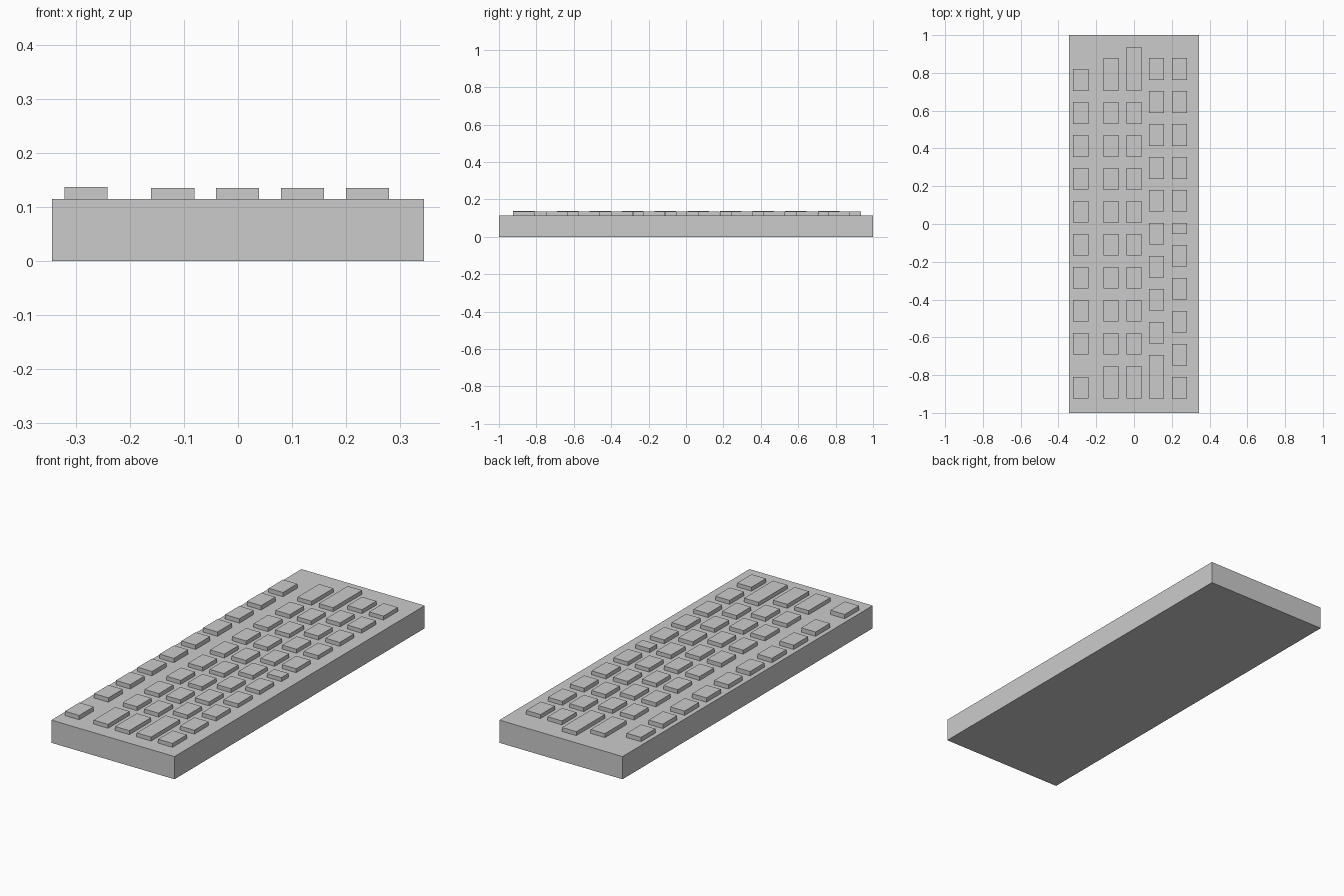
import bpy, bmesh
from mathutils import Matrix, Vector

if "Cube" in bpy.data.objects:
    bpy.data.objects.remove(bpy.data.objects["Cube"])

BASE_TOP = 0.115
SINK = 0.003          # keys reach slightly into the case
PITCH = 0.1745
KEY_W = 0.08

grey = bpy.data.materials.new("light_grey")
grey.diffuse_color = (0.6, 0.6, 0.6, 1)
grey.use_nodes = True
grey.node_tree.nodes["Principled BSDF"].inputs["Base Color"].default_value = grey.diffuse_color


def boxes(name, spans):
    """One object made of boxes given as (x0, x1, y0, y1, z0, z1)."""
    bm = bmesh.new()
    for x0, x1, y0, y1, z0, z1 in spans:
        centre = Vector(((x0 + x1) / 2, (y0 + y1) / 2, (z0 + z1) / 2))
        size = Matrix.Diagonal((x1 - x0, y1 - y0, z1 - z0, 1))
        bmesh.ops.create_cube(bm, size=1, matrix=Matrix.Translation(centre) @ size)
    me = bpy.data.meshes.new(name)
    bm.to_mesh(me)
    bm.free()
    me.materials.append(grey)
    ob = bpy.data.objects.new(name, me)
    bpy.context.collection.objects.link(ob)
    return ob


def run(top, count, length=0.115):
    """Evenly pitched keys as (y0, y1), starting at y = top."""
    return [(top - i * PITCH - length, top - i * PITCH) for i in range(count)]


def key_row(name, x, keys, top=0.135):
    boxes(name, [(x, x + KEY_W, a, b, BASE_TOP - SINK, top) for a, b in keys])


# Case
boxes("case", [(-0.345, 0.345, -1, 1, 0, BASE_TOP)])

# Key rows, each running along y; long keys sit at the row ends
middle = run(0.645, 8)
key_row("number_keys", -0.322, run(0.82, 9) + [(-0.924, -0.809)], 0.137)
key_row("upper_keys", -0.161, [(0.705, 0.878)] + middle + [(-0.924, -0.751)])
key_row("home_keys", -0.041, [(0.705, 0.936)] + middle + [(-0.924, -0.751)])
key_row("lower_keys", 0.08, run(0.878, 9) + [(-0.924, -0.693)])
key_row("bottom_keys", 0.2,
        run(0.878, 5) + [(-0.053, 0.005)] + run(-0.111, 5))
